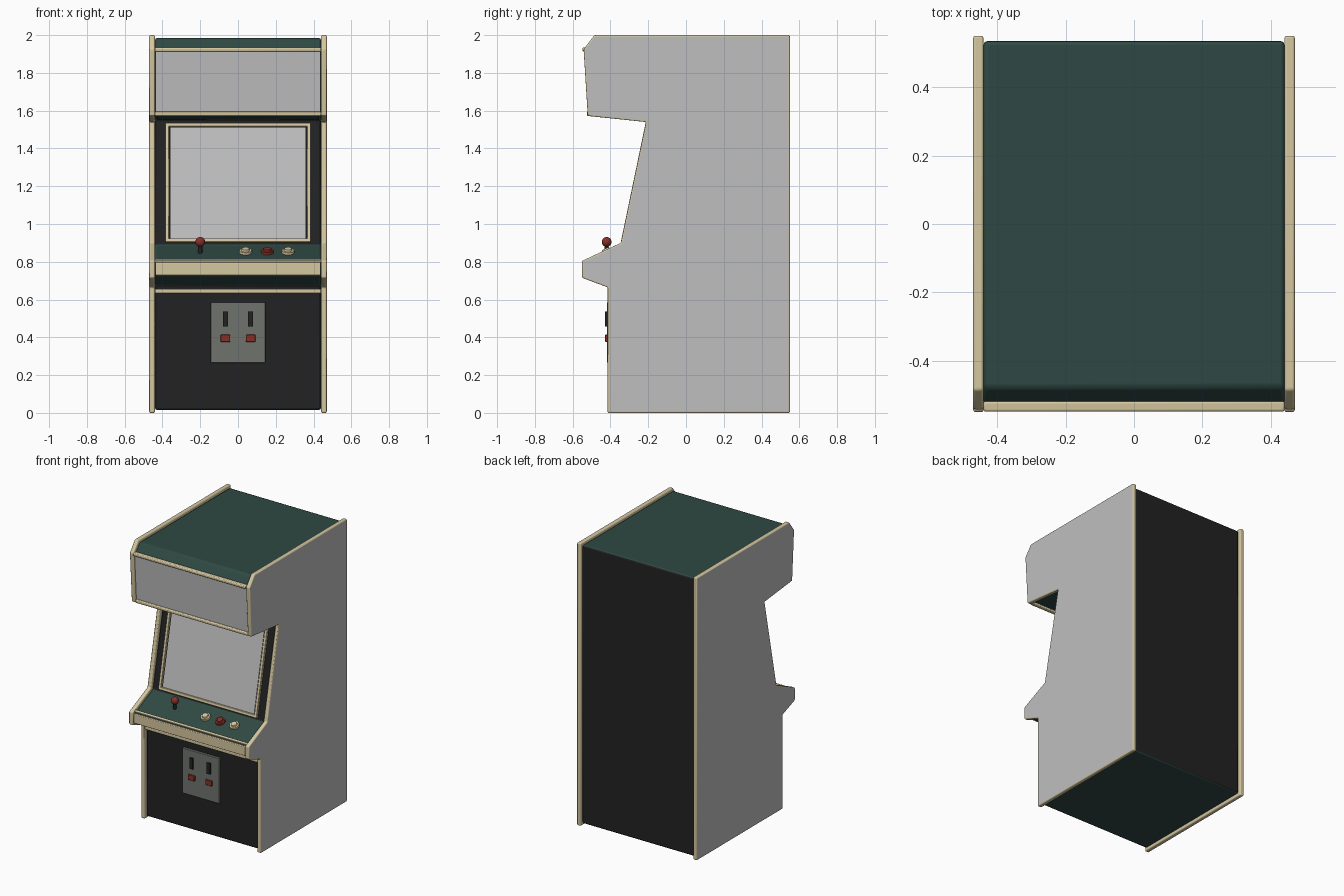
import bpy, bmesh, math
from mathutils import Vector, Matrix

cube = bpy.data.objects.get("Cube")
if cube:
    bpy.data.objects.remove(cube, do_unlink=True)


def material(name, r, g, b):
    m = bpy.data.materials.new(name)
    m.use_nodes = True
    m.diffuse_color = (r, g, b, 1)
    bsdf = next(n for n in m.node_tree.nodes if n.type == 'BSDF_PRINCIPLED')
    bsdf.inputs["Base Color"].default_value = (r, g, b, 1)
    return m


grey = material("pale grey", 0.52, 0.52, 0.52)
cream = material("cream trim", 0.66, 0.57, 0.35)
teal = material("dark teal", 0.028, 0.066, 0.056)
black = material("soft black", 0.016, 0.016, 0.016)
steel = material("door steel", 0.16, 0.17, 0.155)
red = material("dull red", 0.24, 0.03, 0.022)

# Side outline as (y, z), climbing the front and going round the back
OUTLINE = [Vector(p) for p in (
    (-0.415, 0), (-0.415, 0.665), (-0.55, 0.715), (-0.55, 0.805), (-0.345, 0.9),
    (-0.212, 1.54), (-0.52, 1.572), (-0.542, 1.925), (-0.485, 2), (0.55, 2), (0.55, 0))]
KICK, DECK, SCREEN, MARQUEE = 0, 3, 4, 6
HALF, PANEL = 0.47, 0.03


def normal(a, b):
    t = (b - a).normalized()
    return Vector((-t.y, t.x))


def inset(pts, d):
    out = []
    for i, p in enumerate(pts):
        n1 = normal(pts[i - 1], p)
        n2 = normal(p, pts[(i + 1) % len(pts)])
        out.append(p - (n1 + n2) * d / (1 + n1.dot(n2)))
    return out


BODY = inset(OUTLINE, 0.015)


def finish(bm, name, mats, bevel=0.0, rim=-1, segments=2):
    bmesh.ops.recalc_face_normals(bm, faces=bm.faces)
    mesh = bpy.data.meshes.new(name)
    bm.to_mesh(mesh)
    bm.free()
    ob = bpy.data.objects.new(name, mesh)
    bpy.context.collection.objects.link(ob)
    for m in mats:
        mesh.materials.append(m)
    if bevel:
        mod = ob.modifiers.new("rounded edges", 'BEVEL')
        mod.width, mod.segments, mod.material = bevel, segments, rim
        mod.limit_method = 'ANGLE'
    bpy.ops.object.select_all(action='DESELECT')
    ob.select_set(True)
    bpy.context.view_layer.objects.active = ob
    bpy.ops.object.shade_smooth_by_angle(angle=math.radians(35))
    return ob


def slab(pts, x0, x1):
    """Extrude a side outline from x0 to x1; returns mesh, end faces and wall faces."""
    bm = bmesh.new()
    a, b = ([bm.verts.new((x, p.x, p.y)) for p in pts] for x in (x0, x1))
    n = len(pts)
    ends = [bm.faces.new(a), bm.faces.new(b)]
    walls = [bm.faces.new((a[i], a[(i + 1) % n], b[(i + 1) % n], b[i])) for i in range(n)]
    return bm, ends, walls


def on_face(seg, x, z, off=0.0):
    """Frame lying on a body face at height z: X across, Y up the slope, Z outward."""
    a, b = BODY[seg], BODY[seg + 1]
    p = a + (b - a) * ((z - a.y) / (b.y - a.y))
    t, n = (b - a).normalized(), normal(a, b)
    p = p + n * off
    m = Matrix(((1, 0, 0), (0, t.x, n.x), (0, t.y, n.y))).to_4x4()
    return Matrix.Translation((x, p.x, p.y)) @ m


def plate(name, mat, frame, w, h, d, bevel=0.0):
    bm = bmesh.new()
    bmesh.ops.create_cube(bm, size=1, matrix=frame @ Matrix.Diagonal((w, h, d, 1)))
    return finish(bm, name, [mat], bevel)


def disc(name, mat, frame, r1, r2, h, sides=24):
    bm = bmesh.new()
    bmesh.ops.create_cone(bm, cap_ends=True, segments=sides, radius1=r1, radius2=r2,
                          depth=h, matrix=frame @ Matrix.Translation((0, 0, h / 2)))
    return finish(bm, name, [mat])


# Side panels: grey outer face, cream rim and inner face
for side, s in (("left", 1), ("right", -1)):
    bm, ends, walls = slab(OUTLINE, s * (HALF - PANEL), s * HALF)
    for f in walls + ends[:1]:
        f.material_index = 1
    finish(bm, side + "_side_panel", [grey, cream], 0.007, 1, 3)

# Cabinet body between the panels, one colour per face of the outline
bm, ends, walls = slab(BODY, -HALF + PANEL, HALF - PANEL)
for i, f in enumerate(walls):
    f.material_index = 1 if i in (KICK, SCREEN, 9) else 0
finish(bm, "cabinet_body", [teal, black], 0.012)

# Lit sign with trim above and below
WIDE = 2 * (HALF - PANEL)
plate("sign_panel", grey, on_face(MARQUEE, 0, 1.755), WIDE - 0.004, 0.33, 0.008)
for name, z, off in (("sign_top_trim", 1.924, 0.006), ("sign_bottom_trim", 1.584, 0.004)):
    plate(name, cream, on_face(MARQUEE, 0, z, off), WIDE, 0.022, 0.03, 0.006)

# Screen with cream surround
plate("screen", grey, on_face(SCREEN, 0, 1.217, 0.002), 0.715, 0.6, 0.008)
for name, z in (("screen_top_frame", 1.523), ("screen_bottom_frame", 0.912)):
    plate(name, cream, on_face(SCREEN, 0, z, 0.004), 0.77, 0.02, 0.024, 0.003)
for name, s in (("screen_left_frame", 1), ("screen_right_frame", -1)):
    plate(name, cream, on_face(SCREEN, s * 0.375, 1.217, 0.004), 0.02, 0.64, 0.024, 0.003)

# Control deck nose and trims
plate("deck_nose", cream, on_face(2, 0, 0.762, 0.002), WIDE - 0.004, 0.068, 0.014, 0.004)
plate("deck_edge_trim", cream, on_face(DECK, 0, 0.802, 0.003), WIDE, 0.018, 0.014, 0.003)
plate("kick_top_trim", cream, on_face(KICK, 0, 0.645, 0.003), WIDE, 0.024, 0.02, 0.004)

# Joystick
foot = Matrix.Translation((-0.2, -0.42, 0.845))
disc("joystick_shaft", black, foot, 0.011, 0.011, 0.05, 16)
bm = bmesh.new()
bmesh.ops.create_uvsphere(bm, u_segments=24, v_segments=12, radius=0.026,
                          matrix=Matrix.Translation((-0.2, -0.42, 0.905)))
finish(bm, "joystick_ball", [red])

# Push buttons
for name, x, mat in (("inner", 0.04, cream), ("middle", 0.155, red), ("outer", 0.265, cream)):
    disc(name + "_button_ring", mat, on_face(DECK, x, 0.85), 0.034, 0.032, 0.012)
    disc(name + "_button_cap", mat, on_face(DECK, x, 0.85, 0.012), 0.022, 0.019, 0.01)

# Coin door with slots and return buttons
plate("coin_door", steel, on_face(KICK, 0, 0.425, 0.008), 0.29, 0.32, 0.02, 0.003)
for side, s in (("left", 1), ("right", -1)):
    plate(side + "_coin_slot", black, on_face(KICK, s * 0.067, 0.497, 0.02), 0.026, 0.077, 0.018)
    plate(side + "_coin_return", red, on_face(KICK, s * 0.067, 0.395, 0.02), 0.05, 0.038, 0.016, 0.003)
